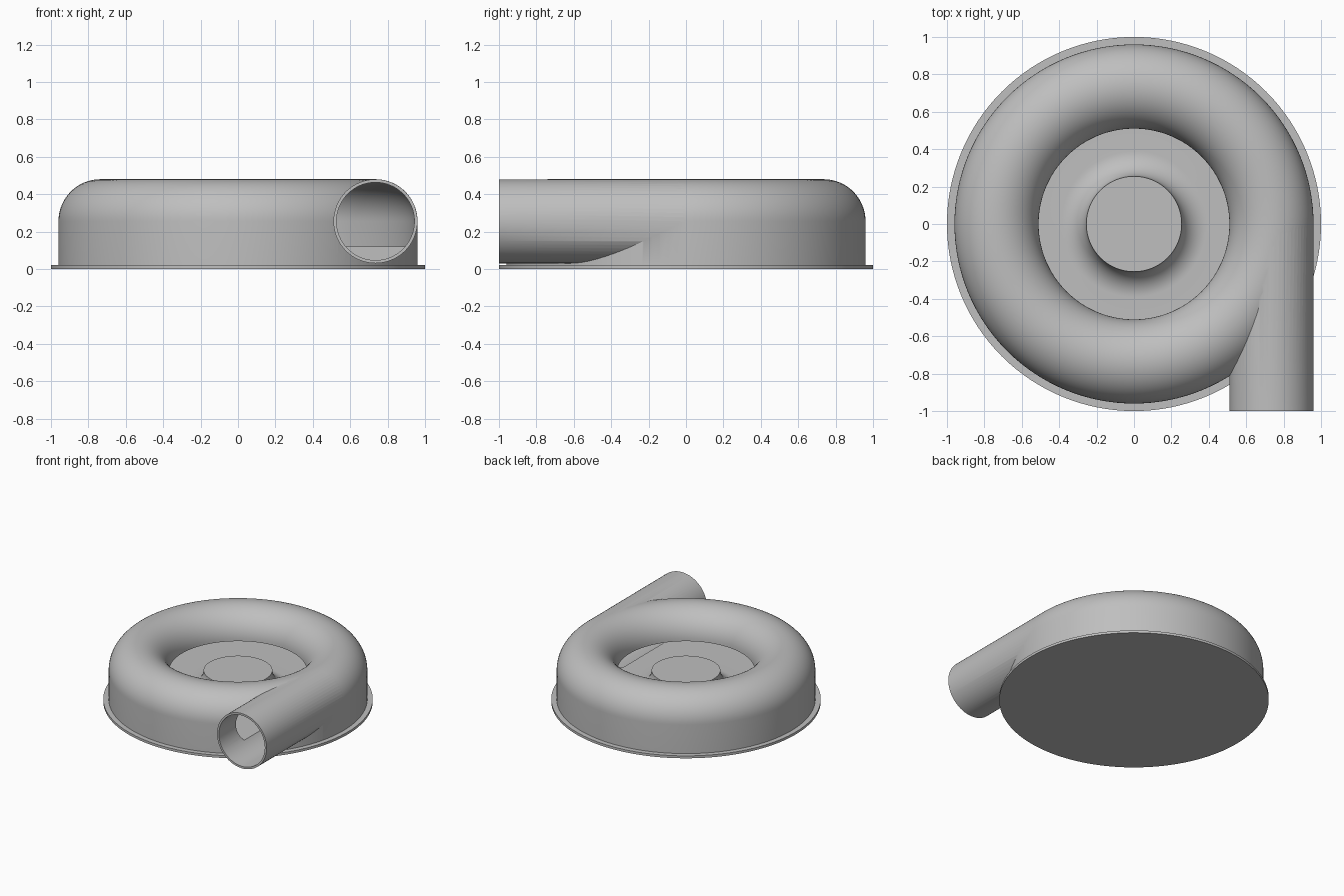
import bpy, bmesh, math
from mathutils import Matrix, Vector

cube = bpy.data.objects.get("Cube")
if cube:
    bpy.data.objects.remove(cube, do_unlink=True)

metal = bpy.data.materials.new("grey_metal")
metal.use_nodes = True
GREY = (0.52, 0.52, 0.52, 1)
metal.diffuse_color = GREY
metal.node_tree.nodes["Principled BSDF"].inputs["Base Color"].default_value = GREY

RING, TUBE, BORE, MID = 0.735, 0.225, 0.208, 0.255   # scroll ring and passage sizes
FLOOR, LIP = 0.12, 0.51


def add_object(name, bm):
    bmesh.ops.remove_doubles(bm, verts=bm.verts, dist=1e-5)
    bmesh.ops.recalc_face_normals(bm, faces=bm.faces)
    mesh = bpy.data.meshes.new(name)
    bm.to_mesh(mesh)
    bm.free()
    mesh.materials.append(metal)
    obj = bpy.data.objects.new(name, mesh)
    bpy.context.collection.objects.link(obj)
    return obj


def revolve(name, profile, closed=False, steps=128):
    """Spin an (r, z) profile around the z axis."""
    bm = bmesh.new()
    verts = [bm.verts.new((r, 0, z)) for r, z in profile]
    pairs = list(zip(verts, verts[1:]))
    if closed:
        pairs.append((verts[-1], verts[0]))
    edges = [bm.edges.new(p) for p in pairs]
    bmesh.ops.spin(bm, geom=verts + edges, cent=(0, 0, 0), axis=(0, 0, 1),
                   angle=math.tau, steps=steps, use_merge=True)
    return add_object(name, bm)


def arc(cx, cz, radius, start, end, n):
    angles = [math.radians(start + (end - start) * i / n) for i in range(n + 1)]
    return [(cx + radius * math.cos(a), cz + radius * math.sin(a)) for a in angles]


def pipe(name, radius, y0, y1):
    bm = bmesh.new()
    place = Matrix.Translation(Vector((RING, (y0 + y1) / 2, MID))) @ Matrix.Rotation(math.pi / 2, 4, 'X')
    bmesh.ops.create_cone(bm, cap_ends=True, segments=64, radius1=radius, radius2=radius,
                          depth=y1 - y0, matrix=place)
    return add_object(name, bm)


def combine(target, other, operation):
    mod = target.modifiers.new(operation.title(), 'BOOLEAN')
    mod.operation, mod.object, mod.solver = operation, other, 'EXACT'
    bpy.context.view_layer.objects.active = target
    bpy.ops.object.modifier_apply(modifier=mod.name)
    bpy.data.objects.remove(other, do_unlink=True)


def smooth(obj, degrees=30):
    bpy.ops.object.select_all(action='DESELECT')
    obj.select_set(True)
    bpy.context.view_layer.objects.active = obj
    bpy.ops.object.shade_smooth_by_angle(angle=math.radians(degrees))


# Scroll casing: upright outer wall under a half-round ring
casing = revolve("scroll_casing",
                 [(0, 0.01), (RING + TUBE, 0.01)] + arc(RING, MID, TUBE, 0, 180, 32)
                 + [(LIP, FLOOR - 0.01), (0, FLOOR - 0.01)])

# Outlet pipe leaving the ring at a tangent
combine(casing, pipe("outlet_pipe", TUBE - 0.0005, -1, -0.02), 'UNION')

# Hollow passage inside the ring, open toward the middle
passage = revolve("passage_cutter",
                  [(RING + BORE, FLOOR)] + arc(RING, MID, BORE, 0, 180, 32)
                  + [(0.45, MID), (0.45, FLOOR)], closed=True)
combine(casing, passage, 'DIFFERENCE')
combine(casing, pipe("bore_cutter", BORE, -1.1, -0.003), 'DIFFERENCE')
smooth(casing)

# Base flange
smooth(revolve("base_flange", [(0, 0), (1, 0), (1, 0.02), (0, 0.02)]))

# Centre hub with a concave flare running out onto the floor
FLARE = MID - FLOOR
hub = revolve("centre_hub", [(0, 0.05), (LIP, 0.05), (LIP, FLOOR)]
              + arc(MID + FLARE, MID, FLARE, 270, 180, 16) + [(0, MID)])
smooth(hub)
